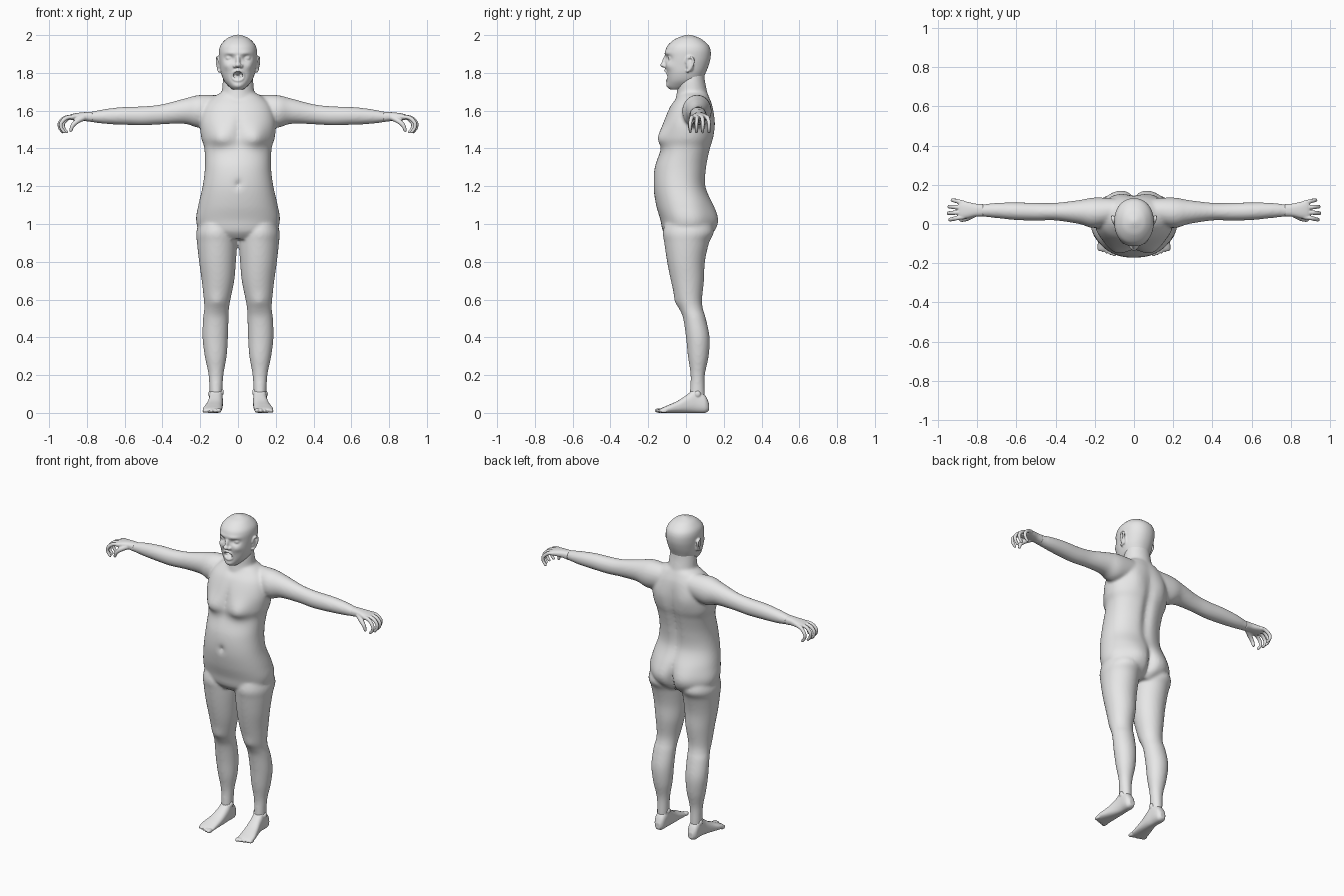
import bpy, bmesh, math
from mathutils import Vector, Matrix

if "Cube" in bpy.data.objects:
    bpy.data.objects.remove(bpy.data.objects["Cube"], do_unlink=True)

skin = bpy.data.materials.new("plain grey skin")
skin.use_nodes = True
skin.diffuse_color = (.8, .8, .8, 1)
skin.node_tree.nodes["Principled BSDF"].inputs["Base Color"].default_value = (.8, .8, .8, 1)


def spline(rows, steps):
    """Smooth interpolation through a list of equally long rows."""
    result = []
    for i in range(len(rows) - 1):
        before, start = rows[max(i - 1, 0)], rows[i]
        end, after = rows[i + 1], rows[min(i + 2, len(rows) - 1)]
        for k in range(steps):
            t = k / steps
            result.append([
                b + t * ((c - a) + t * ((2 * a - 5 * b + 4 * c - d) + t * (3 * (b - c) + d - a))) / 2
                for a, b, c, d in zip(before, start, end, after)])
    result.append(list(rows[-1]))
    return result


def loft(bm, axis, rows, power=2.0, segments=48, steps=8):
    """Closed skin over cross-sections: position, then low and high on the other two axes."""
    rings = []
    for pos, low_a, high_a, low_b, high_b in spline(rows, steps):
        ring = []
        for i in range(segments):
            angle = math.tau * i / segments
            c, s = math.cos(angle), math.sin(angle)
            a = math.copysign(abs(c) ** (2 / power), c)
            b = math.copysign(abs(s) ** (2 / power), s)
            co = [(low_a + high_a + a * (high_a - low_a)) / 2,
                  (low_b + high_b + b * (high_b - low_b)) / 2]
            co.insert(axis, pos)
            ring.append(bm.verts.new(co))
        rings.append(ring)
    for lower, upper in zip(rings, rings[1:]):
        for i in range(segments):
            j = (i + 1) % segments
            bm.faces.new((lower[i], lower[j], upper[j], upper[i]))
    bm.faces.new(rings[0])
    bm.faces.new(rings[-1])


def centred(rows):
    return [(z, -half, half, front, back) for z, half, front, back in rows]


def ball(bm, centre, radii, tilt=0.0, detail=3):
    matrix = (Matrix.Translation(centre) @ Matrix.Rotation(tilt, 4, "X")
              @ Matrix.Diagonal((*radii, 1)))
    bmesh.ops.create_icosphere(bm, subdivisions=detail, radius=1, matrix=matrix)


def chain(bm, points, thick, thin):
    """Tapering rounded tube along a smooth path."""
    path = spline(points, 8)
    for i, point in enumerate(path):
        radius = thick + (thin - thick) * i / (len(path) - 1)
        ball(bm, point, (radius,) * 3, detail=2)


def sculpt(bm, centre, radii, push, both=False):
    """Soft bump or dent, optionally on both sides."""
    for side in ((1, -1) if both else (1,)):
        for v in bm.verts:
            d = sum(((v.co[i] - centre[i] * (side if i == 0 else 1)) / radii[i]) ** 2
                    for i in range(3))
            if d < 9:
                v.co += Vector((push[0] * side, push[1], push[2])) * math.exp(-d)


def mirror(bm):
    """Copy everything in the mesh to the other side."""
    copy = bmesh.ops.duplicate(bm, geom=bm.verts[:] + bm.edges[:] + bm.faces[:])["geom"]
    for item in copy:
        if isinstance(item, bmesh.types.BMVert):
            item.co.x *= -1


def finish(bm, name, voxel, smoothing):
    """Fuse the overlapping parts into one skin."""
    bmesh.ops.recalc_face_normals(bm, faces=bm.faces)
    mesh = bpy.data.meshes.new(name)
    bm.to_mesh(mesh)
    bm.free()
    mesh.materials.append(skin)
    mesh.polygons.foreach_set("use_smooth", [True] * len(mesh.polygons))
    obj = bpy.data.objects.new(name, mesh)
    bpy.context.collection.objects.link(obj)
    remesh = obj.modifiers.new("fuse", "REMESH")
    remesh.mode = "VOXEL"
    remesh.voxel_size = voxel
    remesh.use_smooth_shade = True
    soften = obj.modifiers.new("soften", "SMOOTH")
    soften.factor = .5
    soften.iterations = smoothing


# Limbs: one leg and one arm, then mirrored
body = bmesh.new()
loft(body, 2, [
    (1.04, .03, .195, -.1, .12), (.96, .01, .22, -.122, .147), (.9, .005, .217, -.115, .122),
    (.8, .011, .206, -.1, .1), (.7, .02, .192, -.08, .095), (.6, .04, .181, -.055, .085),
    (.55, .048, .179, -.034, .09), (.5, .05, .185, -.015, .105), (.4, .053, .188, 0, .125),
    (.3, .06, .176, .01, .12), (.2, .077, .156, .024, .1), (.1, .083, .15, .02, .1),
    (.04, .085, .148, .02, .1)])
sculpt(body, (.11, -.05, .59), (.035, .05, .035), (0, -.008, 0))
loft(body, 0, [
    (.08, .01, .13, 1.54, 1.68), (.2, -.02, .135, 1.51, 1.683), (.28, 0, .122, 1.53, 1.665),
    (.4, .018, .108, 1.528, 1.634), (.5, .017, .108, 1.522, 1.623),
    (.6, .02, .11, 1.525, 1.62), (.7, .03, .108, 1.53, 1.609), (.78, .038, .1, 1.54, 1.594),
    (.83, .04, .1, 1.548, 1.59)])
mirror(body)

# Torso with chest, belly, seat and spine modelling
torso = bmesh.new()
loft(torso, 2, centred([
    (.92, .14, -.09, .1), (.96, .2, -.122, .142), (1.02, .222, -.135, .155),
    (1.1, .21, -.158, .142), (1.2, .187, -.172, .107), (1.3, .175, -.165, .112),
    (1.4, .178, -.132, .132), (1.46, .195, -.128, .147), (1.54, .2, -.118, .152),
    (1.62, .18, -.085, .143), (1.67, .135, -.05, .125), (1.7, .08, -.035, .11)]),
    power=2.2, segments=72)
sculpt(torso, (.09, -.13, 1.465), (.065, .08, .055), (.005, -.032, -.01), True)
sculpt(torso, (.09, .15, 1.03), (.075, .07, .08), (0, .022, -.006), True)
sculpt(torso, (.1, .15, 1.53), (.05, .06, .08), (0, .01, 0), True)
sculpt(torso, (0, .16, .99), (.02, .08, .09), (0, -.035, 0))
sculpt(torso, (0, .13, 1.35), (.03, .08, .22), (0, -.02, 0))
sculpt(torso, (0, -.13, 1.5), (.02, .08, .08), (0, .012, 0))
sculpt(torso, (0, -.17, 1.21), (.016, .05, .02), (0, .016, 0))
sculpt(torso, (0, -.06, 1.67), (.025, .05, .02), (0, .01, 0))

# Neck
loft(torso, 2, centred([
    (1.6, .11, -.06, .125), (1.66, .095, -.055, .12), (1.7, .086, -.048, .112),
    (1.76, .08, -.042, .1), (1.82, .07, -.03, .095)]))
torso_mesh = bpy.data.meshes.new("torso_part")
torso.to_mesh(torso_mesh)
torso.free()
body.from_mesh(torso_mesh)
bpy.data.meshes.remove(torso_mesh)
finish(body, "body", .008, 8)

# Head: skull and jaw
head = bmesh.new()
loft(head, 2, centred([
    (1.712, .028, -.083, -.01), (1.73, .05, -.098, .05), (1.76, .075, -.103, .085),
    (1.8, .09, -.107, .104), (1.84, .096, -.109, .12), (1.88, .1, -.111, .13),
    (1.92, .1, -.108, .13), (1.95, .09, -.093, .116), (1.98, .062, -.056, .08),
    (1.995, .032, -.018, .044), (2.002, .008, .005, .02)]), power=2.15, segments=96)
sculpt(head, (.045, -.1, 1.877), (.024, .06, .016), (0, .018, 0), True)
sculpt(head, (.042, -.1, 1.905), (.035, .05, .011), (0, -.006, 0), True)
sculpt(head, (.058, -.085, 1.837), (.024, .05, .022), (.003, -.008, 0), True)
sculpt(head, (0, -.1, 1.785), (.023, .07, .021), (0, .06, 0))
sculpt(head, (0, -.095, 1.73), (.025, .04, .015), (0, -.006, 0))

# Nose, lips and tongue
ball(head, (0, -.113, 1.863), (.011, .013, .036), tilt=-.3)
ball(head, (0, -.121, 1.842), (.016, .016, .013))
ring = [math.tau * i / 12 for i in range(13)]
chain(head, [(.03 * math.cos(a), -.105 + .012 * math.cos(a) ** 2 - .005 * math.sin(a),
              1.785 + .027 * math.sin(a)) for a in ring], .007, .007)
ball(head, (0, -.078, 1.772), (.02, .024, .012), tilt=.3)

# Paired features: eyes, nostrils and ears
for side in (1, -1):
    ball(head, (.045 * side, -.078, 1.878), (.021, .017, .013))
    ball(head, (.016 * side, -.111, 1.836), (.011, .013, .01))
    ball(head, (.099 * side, .02, 1.842), (.01, .02, .035), tilt=.15)
    chain(head, [(.1 * side, 0, 1.855), (.107 * side, .012, 1.882), (.111 * side, .035, 1.878),
                 (.11 * side, .038, 1.85), (.104 * side, .02, 1.82), (.1 * side, .008, 1.808)],
          .006, .008)
finish(head, "head", .005, 2)

# Hands: palm, four curled fingers and a thumb
hands = bmesh.new()
loft(hands, 0, [
    (.77, .038, .102, 1.54, 1.594), (.81, .038, .104, 1.546, 1.592),
    (.85, .03, .113, 1.548, 1.588), (.88, .027, .118, 1.55, 1.582),
    (.895, .032, .114, 1.555, 1.576)], power=2.4)
for i in range(4):
    y = .036 + .024 * i
    spread = .009 * (i - 1.5)
    reach = (.0, .008, .004, -.012)[i]
    chain(hands, [(.87, y, 1.567), (.908 + reach, y + spread / 2, 1.562),
                  (.936 + reach, y + spread, 1.535), (.935 + reach, y + spread, 1.508),
                  (.92 + reach, y + spread, 1.488)], .0125, .0085)
chain(hands, [(.82, .048, 1.562), (.85, .03, 1.545), (.875, .022, 1.522), (.885, .022, 1.496)],
      .017, .009)
mirror(hands)
finish(hands, "hands", .004, 2)

# Feet: sole, instep, ankle bones and five toes
feet = bmesh.new()
loft(feet, 1, [
    (.122, .1, .133, .012, .05), (.1, .085, .149, 0, .095), (.05, .081, .152, 0, .13),
    (.01, .08, .157, 0, .1), (-.04, .082, .17, 0, .066), (-.09, .085, .184, 0, .043),
    (-.125, .088, .184, 0, .028), (-.138, .094, .176, .003, .02)], power=2.5)
for i in range(5):
    ball(feet, (.101 + .0195 * i, -.141 + .006 * i, .0125 - .0007 * i),
         (.0135 - .0012 * i, .025 - .001 * i, .0125 - .0008 * i))
ball(feet, (.148, .062, .1), (.01, .016, .018))
ball(feet, (.085, .055, .11), (.01, .016, .018))
mirror(feet)
finish(feet, "feet", .004, 2)
